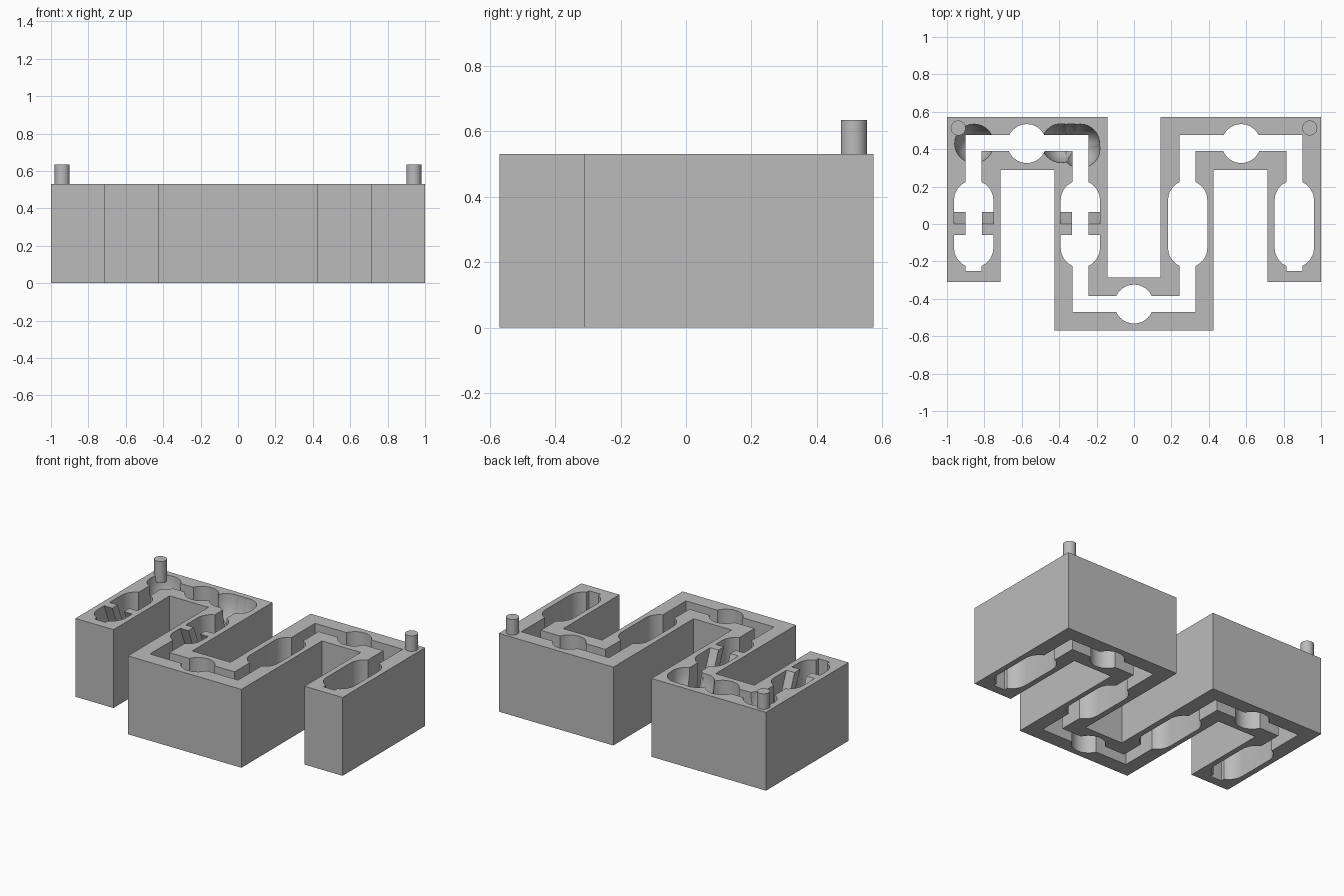
import bpy, bmesh
from math import sin, cos, pi, radians
from mathutils import Matrix

if "Cube" in bpy.data.objects:
    bpy.data.objects.remove(bpy.data.objects["Cube"])

HEIGHT = 0.53
ARMS = (-0.857, -0.287, 0.287, 0.857)

grey = bpy.data.materials.new("grey")
grey.use_nodes = True
grey.diffuse_color = (0.5, 0.5, 0.5, 1)
grey.node_tree.nodes["Principled BSDF"].inputs["Base Color"].default_value = (0.5, 0.5, 0.5, 1)


def finish(name, bm):
    bmesh.ops.recalc_face_normals(bm, faces=bm.faces)
    mesh = bpy.data.meshes.new(name)
    bm.to_mesh(mesh)
    bm.free()
    mesh.materials.append(grey)
    obj = bpy.data.objects.new(name, mesh)
    bpy.context.collection.objects.link(obj)
    return obj


def prism(name, points, low, high):
    """Extrude a plan outline between two heights."""
    bm = bmesh.new()
    face = bm.faces.new([bm.verts.new((x, y, low)) for x, y in points])
    new = bmesh.ops.extrude_face_region(bm, geom=[face])["geom"]
    bmesh.ops.translate(bm, vec=(0, 0, high - low),
                        verts=[v for v in new if isinstance(v, bmesh.types.BMVert)])
    return finish(name, bm)


def mirrored(half):
    return half + [(-x, y) for x, y in reversed(half)]


def capsule(x, y, radius, half_length, steps=16):
    """Rounded slot outline running along y."""
    points = []
    for end in (0, 1):
        for i in range(steps + 1):
            a = pi * (end + i / steps)
            points.append((x + radius * cos(a),
                           y + radius * sin(a) + (half_length if end == 0 else -half_length)))
    return points


def cut(target, cutter):
    mod = target.modifiers.new("cut", "BOOLEAN")
    mod.operation = "DIFFERENCE"
    mod.solver = "EXACT"
    mod.object = cutter
    bpy.context.view_layer.objects.active = target
    bpy.ops.object.modifier_apply(modifier=mod.name)
    bpy.data.objects.remove(cutter)


# Serpentine block
body = prism("serpentine_block", mirrored([
    (-0.143, -0.285), (-0.143, 0.573), (-1, 0.573), (-1, -0.31), (-0.715, -0.31),
    (-0.715, 0.29), (-0.425, 0.29), (-0.425, -0.57)]), 0, HEIGHT)

# Winding channel through the whole height
cut(body, prism("channel_cutter", mirrored([
    (-0.244, -0.385), (-0.244, 0.475), (-0.9, 0.475), (-0.9, -0.25), (-0.815, -0.25),
    (-0.815, 0.39), (-0.33, 0.39), (-0.33, -0.47)]), -0.1, HEIGHT + 0.1))

# Long slots in the arms
for x in ARMS:
    cut(body, prism("slot_cutter", capsule(x, 0, 0.105, 0.128), -0.1, HEIGHT + 0.1))

# Round holes in the cross bars
for x, y in ((-0.573, 0.43), (0.573, 0.43), (0, -0.428)):
    circle = [(x + 0.104 * cos(i * pi / 20), y + 0.104 * sin(i * pi / 20)) for i in range(40)]
    cut(body, prism("hole_cutter", circle, -0.1, HEIGHT + 0.1))

# Hollowed corners in the top
for x, y in ((-0.855, 0.43), (-0.39, 0.432), (-0.335, 0.432), (-0.288, 0.43), (-0.286, 0.403)):
    bm = bmesh.new()
    bmesh.ops.create_uvsphere(bm, u_segments=32, v_segments=16, radius=0.104,
                              matrix=Matrix.Translation((x, y, HEIGHT)) @ Matrix.Diagonal((1, 1, 2, 1)))
    cut(body, finish("hollow_cutter", bm))

# Slanted teeth in the two slots of one half
for x in ARMS[:2]:
    for side in (-1, 1):
        bm = bmesh.new()
        inner, outer = x + side * 0.044, x + side * 0.106
        ring = ((-0.058, HEIGHT), (0, HEIGHT), (0.065, 0.37), (0.007, 0.37))
        a = [bm.verts.new((inner, y, z)) for y, z in ring]
        b = [bm.verts.new((outer, y, z)) for y, z in ring]
        bm.faces.new(a)
        bm.faces.new(b)
        for i in range(4):
            j = (i + 1) % 4
            bm.faces.new((a[i], a[j], b[j], b[i]))
        finish("slot_tooth", bm)

# Locating pins
pins = []
for x in (-0.94, 0.94):
    bm = bmesh.new()
    bmesh.ops.create_cone(bm, cap_ends=True, segments=32, radius1=0.04, radius2=0.04, depth=0.145,
                          matrix=Matrix.Translation((x, 0.513, 0.5625)))
    pins.append(finish("locating_pin", bm))

# Smooth the rounded walls, keep the edges crisp
bpy.ops.object.select_all(action="DESELECT")
for obj in [body] + pins:
    obj.select_set(True)
bpy.context.view_layer.objects.active = body
bpy.ops.object.shade_smooth_by_angle(angle=radians(25))
